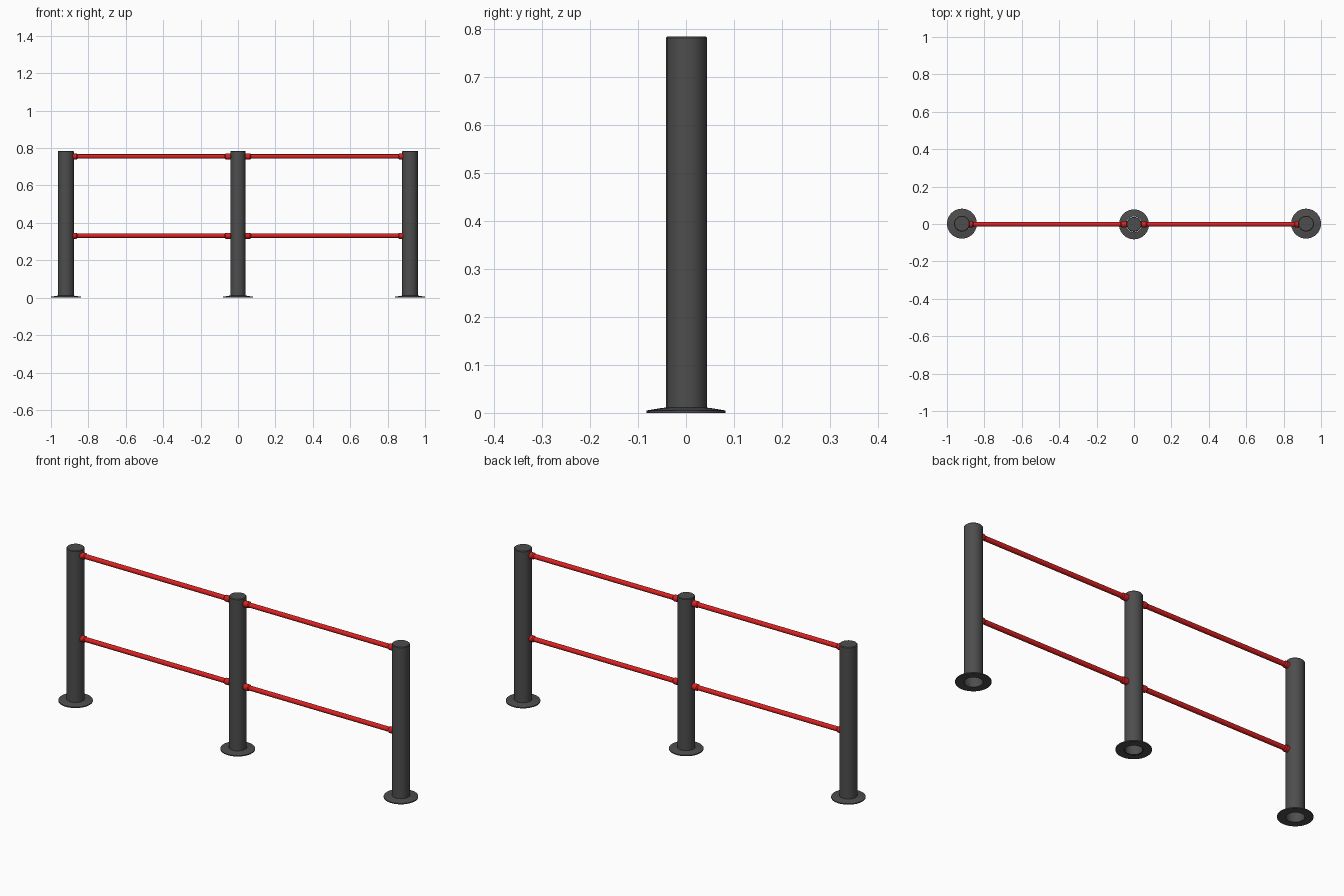
import bpy, bmesh, math
from mathutils import Matrix, Vector

if "Cube" in bpy.data.objects:
    bpy.data.objects.remove(bpy.data.objects["Cube"])


def material(name, color):
    m = bpy.data.materials.new(name)
    m.diffuse_color = color
    m.use_nodes = True
    m.node_tree.nodes["Principled BSDF"].inputs["Base Color"].default_value = m.diffuse_color
    return m


DARK = material("dark_grey", (0.075, 0.075, 0.075, 1))
RED = material("red", (0.7, 0.015, 0.015, 1))


def lathe(name, profile, loc, mat, axis="Z", segments=32):
    """Spin a (radius, height) profile around z, then lay it along x if asked."""
    bm = bmesh.new()
    verts = [bm.verts.new((r, 0, h)) for r, h in profile]
    edges = [bm.edges.new(p) for p in zip(verts, verts[1:])]
    bmesh.ops.spin(bm, geom=verts + edges, cent=(0, 0, 0), axis=(0, 0, 1),
                   angle=math.tau, steps=segments, use_duplicate=False)
    bmesh.ops.remove_doubles(bm, verts=bm.verts, dist=1e-5)
    bmesh.ops.recalc_face_normals(bm, faces=bm.faces)
    if axis == "X":
        bm.transform(Matrix.Rotation(math.pi / 2, 4, "Y"))
    me = bpy.data.meshes.new(name)
    bm.to_mesh(me)
    bm.free()
    me.materials.append(mat)
    ob = bpy.data.objects.new(name, me)
    bpy.context.collection.objects.link(ob)
    ob.location = loc
    bpy.context.view_layer.objects.active = ob
    ob.select_set(True)
    bpy.ops.object.shade_smooth_by_angle(angle=math.radians(35))
    ob.select_set(False)
    return ob


R, H = 0.042, 0.785

# Posts: capped tubes open underneath, each with a thin sloped base flange
post_profile = [(R, 0.0), (R, H - 0.003), (R - 0.003, H), (0, H)]
flange_profile = [(R, 0), (0.08, 0), (0.08, 0.005), (0.05, 0.01), (R, 0.011)]
for side, x, y in (("left", -0.92, 0.002), ("middle", 0, -0.002), ("right", 0.92, 0.002)):
    r_off = 0.002 if side == "middle" else 0
    prof = [(max(r - r_off, 0), h) for r, h in post_profile]
    lathe(side + "_post", prof, (x, y, 0), DARK)
    lathe(side + "_base_flange", flange_profile, (x, y, 0), DARK, segments=40)

# Rails with a rounded socket at each end
x0, x1 = 0.035, 0.885
socket = [(0, -0.018), (0.012, -0.018), (0.016, -0.013), (0.016, 0.012),
          (0.012, 0.017), (0, 0.017)]
for level, z in (("upper", 0.755), ("lower", 0.331)):
    for side, s in (("left", -1), ("right", 1)):
        half = (x1 - x0) / 2
        name = f"{level}_{side}"
        lathe(name + "_rail", [(0, -half), (0.012, -half), (0.012, half), (0, half)],
              (s * (x0 + x1) / 2, -0.002, z), RED, "X", 20)
        for end, x in (("inner", 0.053), ("outer", 0.875)):
            lathe(f"{name}_{end}_socket", socket, (s * x, -0.002, z), RED, "X", 20)
